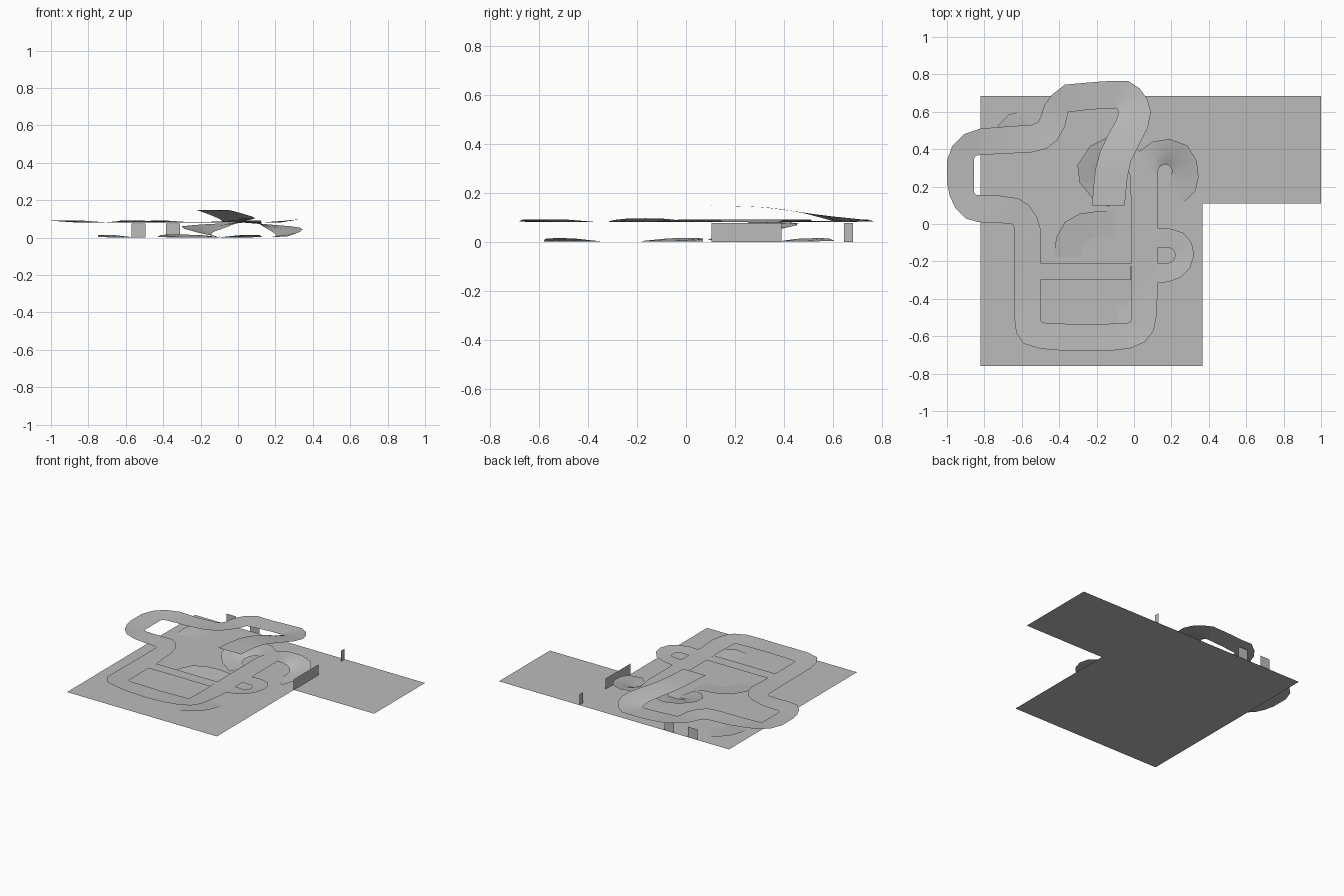
import bpy, bmesh

grey = bpy.data.materials.new("concrete_grey")
grey.diffuse_color = (0.5, 0.5, 0.5, 1)

def make(name, verts, faces, smooth=False):
    bm = bmesh.new()
    vs = [bm.verts.new(v) for v in verts]
    for f in faces:
        bm.faces.new([vs[i] for i in f])
    bm.normal_update()
    for f in bm.faces:
        if f.normal.z < -1e-4:
            f.normal_flip()
    me = bpy.data.meshes.new(name)
    bm.to_mesh(me)
    bm.free()
    me.materials.append(grey)
    ob = bpy.data.objects.new(name, me)
    bpy.context.collection.objects.link(ob)
    if smooth:
        bpy.context.view_layer.objects.active = ob
        ob.select_set(True)
        bpy.ops.object.shade_smooth_by_angle()
        ob.select_set(False)
    return ob

def ribbon(name, rows):
    """Road strip: each row is (outer x, y, z, inner x, y, z)."""
    verts = []
    for r in rows:
        a, b = r[:3], r[3:]
        verts += [a, tuple((p + q) / 2 for p, q in zip(a, b)), b]
    faces = []
    for i in range(len(rows) - 1):
        for k in (0, 1):
            j = 3 * i + k
            faces.append((j, j + 1, j + 4, j + 3))
    return make(name, verts, faces, True)

Z, B = 0.08, 0.09   # deck level, banked outer edge

# Ground slab and extension
make("floor", [(-.82, -.76, 0), (.365, -.76, 0), (.365, .11, 0), (1, .11, 0),
               (1, .685, 0), (.365, .685, 0), (-.82, .685, 0)], [(0, 1, 2, 5, 6), (2, 3, 4, 5)])

# Standing wall plates
def wall(name, p, q, h=0.076):
    make(name, [(*p, 0), (*q, 0), (*q, h), (*p, h)], [(0, 1, 2, 3)])
wall("gate_wall_long", (.365, .105), (.365, .39))
wall("gate_wall_short", (.365, .645), (.365, .682))
wall("back_pillar_left", (-.57, .685), (-.495, .685))
wall("back_pillar_right", (-.385, .685), (-.31, .685))

# Raised deck: front U-shaped run
ribbon("deck_front", [
    (-.64, -.21, Z, -.497, -.21, Z), (-.64, -.3, Z, -.497, -.3, Z),
    (-.64, -.5, .083, -.497, -.52, Z), (-.63, -.58, B, -.495, -.523, Z),
    (-.59, -.64, B, -.49, -.526, Z), (-.5, -.667, B, -.47, -.529, Z),
    (-.38, -.677, .085, -.38, -.533, Z), (-.25, -.68, .082, -.25, -.537, Z),
    (-.12, -.677, .085, -.12, -.533, Z), (-.02, -.665, B, -.04, -.529, Z),
    (.06, -.63, B, -.022, -.526, Z), (.105, -.57, B, -.017, -.515, Z),
    (.123, -.48, B, -.015, -.45, Z), (.125, -.36, Z, -.013, -.36, Z),
    (.125, -.2, Z, -.015, -.2, Z), (.125, .25, Z, -.018, .25, Z)])
make("deck_cross_link", [(-.497, -.298, Z), (-.015, -.298, Z), (-.015, -.212, Z), (-.497, -.212, Z)],
     [(0, 1, 2, 3)])

# Raised deck: left and back run
ribbon("deck_left", [
    (-.64, -.21, Z, -.497, -.21, Z), (-.64, -.1, Z, -.499, -.03, B),
    (-.64, -.025, Z, -.52, .04, B), (-.645, -.008, Z, -.56, .1, B),
    (-.66, .002, Z, -.62, .137, B), (-.74, .006, Z, -.72, .152, Z),
    (-.83, .01, .085, -.83, .155, Z), (-.9, .03, B, -.847, .157, Z),
    (-.955, .085, B, -.855, .17, Z), (-.985, .15, B, -.856, .2, Z),
    (-1, .22, B, -.856, .24, Z), (-1, .34, B, -.856, .32, Z),
    (-.97, .42, B, -.854, .352, Z), (-.91, .48, B, -.845, .365, Z),
    (-.82, .51, B, -.82, .37, Z)])
ribbon("deck_back", [
    (-.82, .51, B, -.82, .37, Z), (-.7, .52, Z, -.68, .376, Z),
    (-.55, .53, Z, -.54, .384, .085), (-.515, .543, Z, -.465, .405, B),
    (-.5, .57, Z, -.41, .45, B), (-.48, .635, .085, -.37, .52, .085),
    (-.44, .69, B, -.357, .575, Z), (-.37, .745, B, -.35, .598, Z),
    (-.27, .754, .083, -.26, .609, Z), (-.16, .763, .083, -.16, .617, Z),
    (-.07, .765, .084, -.1, .619, Z)])

# Jump ramp rising over the deck
ribbon("jump_ramp", [
    (-.07, .765, .084, -.1, .619, Z), (-.03, .765, .085, -.088, .615, .081),
    (.03, .725, .09, -.084, .6, .084), (.07, .67, .096, -.086, .58, .09),
    (.09, .6, .103, -.1, .545, .1), (.075, .52, .113, -.14, .475, .118),
    (.03, .43, .126, -.18, .39, .133), (-.015, .34, .139, -.205, .3, .142),
    (-.035, .25, .144, -.215, .22, .145), (-.05, .1, .147, -.225, .1, .147)])

# Side loop on the right
ribbon("side_loop", [
    (.124, -.315, Z, .124, -.208, Z), (.185, -.31, .085, .185, -.208, Z),
    (.25, -.285, B, .206, -.2, Z), (.3, -.235, .095, .216, -.185, Z),
    (.322, -.165, .096, .22, -.165, Z), (.308, -.1, .095, .216, -.147, Z),
    (.265, -.048, B, .206, -.134, Z), (.2, -.026, .085, .19, -.128, Z),
    (.124, -.02, Z, .124, -.128, Z)])

# Fork with two banked descents
make("fork_deck", [(-.018, .25, Z), (.125, .25, Z), (.03, .39, Z)], [(0, 1, 2)])
ribbon("right_descent", [
    (.03, .39, Z, .125, .25, Z), (.1, .44, .076, .127, .285, .07),
    (.19, .455, .068, .142, .31, .055), (.285, .42, .06, .168, .32, .04),
    (.335, .34, .052, .19, .312, .026), (.345, .25, .043, .203, .29, .015),
    (.33, .18, .03, .2, .25, .006), (.265, .115, .006, .17, .2, .002)])
ribbon("left_descent", [
    (.03, .39, Z, -.018, .25, Z), (-.04, .445, .077, -.026, .275, .07),
    (-.145, .462, .073, -.055, .305, .058), (-.235, .417, .067, -.09, .315, .045),
    (-.303, .315, .06, -.125, .3, .033), (-.29, .22, .048, -.143, .27, .022),
    (-.22, .135, .028, -.135, .235, .01), (-.13, .09, .008, -.09, .215, .003)])

# Ground level banked corners
ribbon("ground_bank_back", [
    (-.75, .38, .002, -.605, .38, .001), (-.748, .45, .012, -.603, .42, .001),
    (-.725, .53, .015, -.595, .445, .001), (-.67, .585, .014, -.575, .462, .001),
    (-.59, .607, .003, -.54, .468, .001)])
ribbon("ground_bank_centre", [
    (-.43, -.18, .003, -.285, -.18, .001), (-.415, -.07, .014, -.28, -.13, .001),
    (-.37, .01, .016, -.26, -.095, .001), (-.29, .055, .016, -.22, -.075, .001),
    (-.18, .07, .012, -.17, -.07, .001), (-.1, .07, .002, -.1, -.07, .001)])
ribbon("ground_bank_front", [
    (-.09, -.58, .002, -.09, -.44, .001), (0, -.575, .012, -.05, -.437, .001),
    (.07, -.535, .015, -.03, -.425, .001), (.115, -.46, .014, -.018, -.4, .001),
    (.13, -.35, .002, -.012, -.35, .001)])
